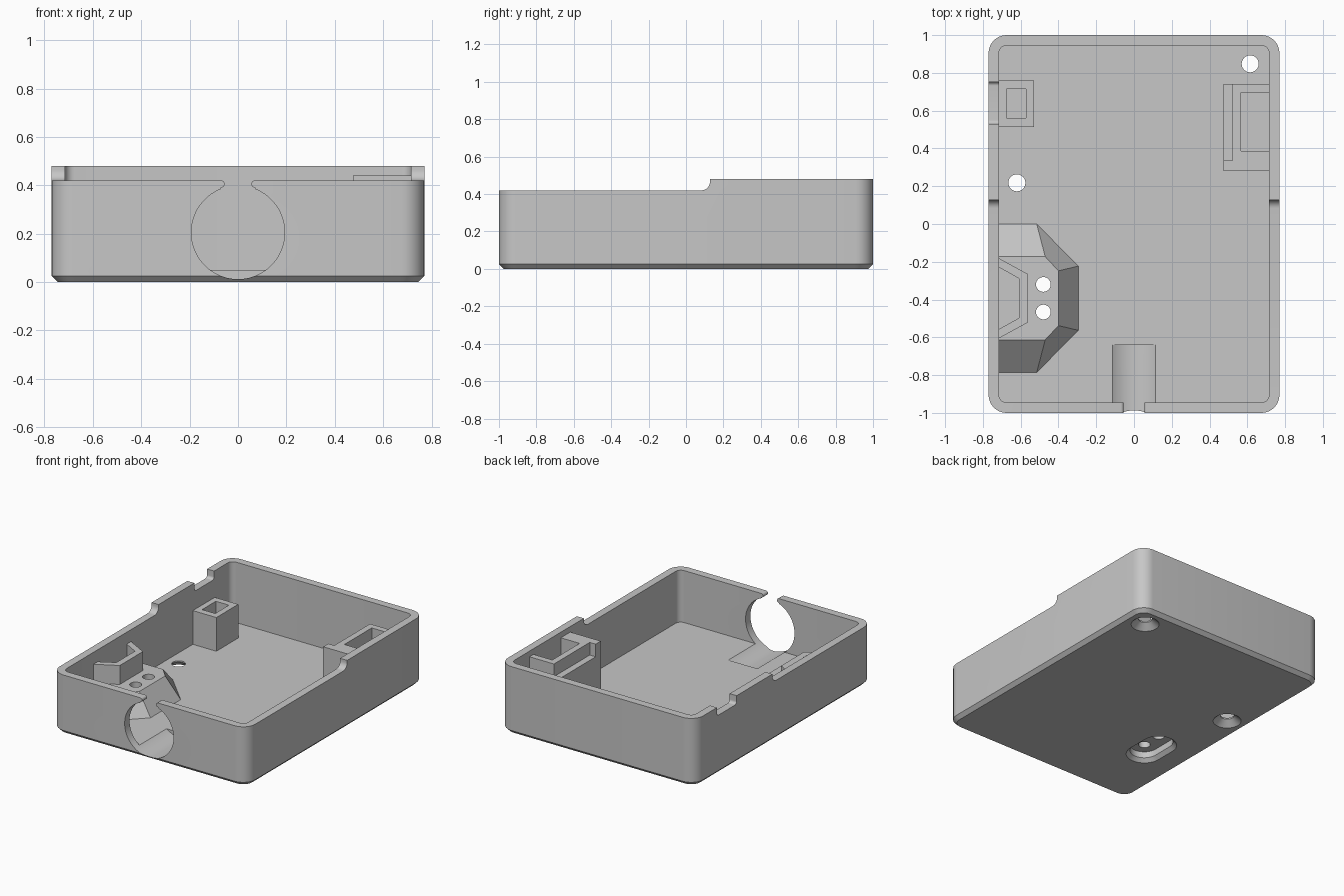
import bpy
import bmesh
from math import sin, cos, pi, radians

old = bpy.data.objects.get("Cube")
if old:
    bpy.data.objects.remove(old, do_unlink=True)

grey = bpy.data.materials.new("light_grey_plastic")
grey.use_nodes = True
colour = (0.57, 0.57, 0.57, 1)
grey.diffuse_color = colour
grey.node_tree.nodes["Principled BSDF"].inputs["Base Color"].default_value = colour

WALL_X, WALL_Y = 0.715, 0.945   # inner wall faces
FLOOR, LOW, HIGH = 0.05, 0.42, 0.48


def loft(name, layers):
    """Closed solid through matching loops of points."""
    bm = bmesh.new()
    loops = [[bm.verts.new(p) for p in layer] for layer in layers]
    n = len(loops[0])
    for a, b in zip(loops, loops[1:]):
        for i in range(n):
            j = (i + 1) % n
            bm.faces.new((a[i], a[j], b[j], b[i]))
    bm.faces.new(loops[0][::-1])
    bm.faces.new(loops[-1])
    bmesh.ops.remove_doubles(bm, verts=bm.verts, dist=1e-5)
    bmesh.ops.recalc_face_normals(bm, faces=bm.faces)
    mesh = bpy.data.meshes.new(name)
    bm.to_mesh(mesh)
    bm.free()
    mesh.materials.append(grey)
    obj = bpy.data.objects.new(name, mesh)
    bpy.context.scene.collection.objects.link(obj)
    return obj


def arc(cx, cy, r, start, end, n=8):
    return [(cx + r * cos(radians(start + (end - start) * i / n)),
             cy + r * sin(radians(start + (end - start) * i / n)))
            for i in range(n + 1)]


def rounded(cx, cy, hx, hy, r, z):
    """Rounded rectangle; a circle or a slot when r fills it."""
    pts = []
    for k, (sx, sy) in enumerate([(1, 1), (-1, 1), (-1, -1), (1, -1)]):
        pts += arc(cx + sx * (hx - r), cy + sy * (hy - r), r, k * 90, k * 90 + 90)
    return [(x, y, z) for x, y in pts]


def slab(name, pts, z0, z1):
    return loft(name, [[(x, y, z) for x, y in pts] for z in (z0, z1)])


def box(name, x0, x1, y0, y1, z0, z1):
    return slab(name, [(x0, y0), (x1, y0), (x1, y1), (x0, y1)], z0, z1)


def cut(targets, cutter):
    for obj in targets:
        mod = obj.modifiers.new("cut", "BOOLEAN")
        mod.operation = "DIFFERENCE"
        mod.solver = "EXACT"
        mod.object = cutter
        bpy.context.view_layer.objects.active = obj
        bpy.ops.object.modifier_apply(modifier=mod.name)
    bpy.data.objects.remove(cutter, do_unlink=True)


def rim_trough(x0, x1, y0, y1, r):
    """Lowered stretch of rim with filleted ends."""
    prof = arc(y0 + r, LOW + r, r, 180, 270) + arc(y1 - r, LOW + r, r, 270, 360)
    prof += [(y1, 0.6), (y0, 0.6)]
    return loft("trough_cutter", [[(x, y, z) for y, z in prof] for x in (x0, x1)])


# Case shell: chamfered rounded tray
shell = loft("case_shell", [rounded(0, 0, 0.745, 0.975, 0.07, 0),
                            rounded(0, 0, 0.77, 1, 0.095, 0.025),
                            rounded(0, 0, 0.77, 1, 0.095, HIGH)])
cut([shell], loft("cavity", [rounded(0, 0, WALL_X, WALL_Y, 0.04, z) for z in (FLOOR, 0.6)]))
cut([shell], rim_trough(-1, 1, -1.3, 0.128, 0.045))
cut([shell], rim_trough(-0.9, -0.7, 0.53, 0.752, 0.02))

# Round front opening with a rounded-lip slot above, scooped into the floor
half = arc(0, 0.205, 0.193, -90, 68, 24) + arc(0.07, 0.405, 0.015, 270, 90)
half += [(0.07, 0.6)]
outline = half + [(-x, z) for x, z in half[:0:-1]]
cut([shell], loft("opening", [[(x, y, z) for x, z in outline] for y in (-1.1, -0.64)]))

# Sloped clamp boss on the floor
MID = -0.393
def boss_loop(x_mid, x_end, y_mid, y_end, z):
    right = [(-0.73, y_end), (x_mid, y_end), (x_end, y_mid)]
    pts = [(x, MID - y) for x, y in right] + [(x, MID + y) for x, y in right[::-1]]
    return [(x, y, z) for x, y in pts]


boss = loft("clamp_boss", [boss_loop(-0.515, -0.295, 0.17, 0.393, 0.04),
                           boss_loop(-0.515, -0.295, 0.17, 0.393, FLOOR),
                           boss_loop(-0.47, -0.40, 0.145, 0.22, 0.2)])

# Angled fence on the boss, against the wall
side_out = [(-0.73, 0.22), (-0.565, 0.13)]
side_in = [(-0.61, 0.105), (-0.73, 0.172)]
fence = slab("clamp_fence",
             [(x, MID - y) for x, y in side_out] + [(x, MID + y) for x, y in side_out[::-1]]
             + [(x, MID + y) for x, y in side_in[::-1]] + [(x, MID - y) for x, y in side_in],
             0.19, 0.335)

# Screw slot and holes through the boss
cut([shell, boss], loft("slot", [rounded(-0.48, MID, r, r + 0.073, r, z)
                                 for r, z in ((0.13, -0.01), (0.095, 0.025), (0.095, 0.07))]))
for y in (MID - 0.073, MID + 0.073):
    cut([shell, boss], loft("hole", [rounded(-0.48, y, 0.039, 0.039, 0.039, z) for z in (-0.1, 0.3)]))

# Countersunk mounting holes in the floor
for x, y in ((0.615, 0.848), (-0.62, 0.218)):
    cut([shell], loft("countersink", [rounded(x, y, r, r, r, z) for r, z in
                                      ((0.105, -0.01), (0.045, 0.04), (0.045, 0.1))]))

# Hollow square post on the right wall
post = box("socket_post", -0.73, -0.53, 0.513, 0.76, 0.04, 0.29)
cut([post], box("post_pocket", -0.675, -0.572, 0.56, 0.715, FLOOR, 0.4))

# Bracket with pocket and lower ledge on the left wall
bracket = box("connector_bracket", 0.475, 0.73, 0.28, 0.74, 0.04, 0.44)
cut([bracket], box("ledge", 0.4, 0.522, 0.337, 0.8, 0.35, 0.6))
cut([bracket], box("bracket_pocket", 0.567, 0.8, 0.387, 0.695, FLOOR, 0.6))

# Smooth the curves and keep the edges crisp
bpy.ops.object.select_all(action="DESELECT")
for obj in (shell, boss, fence, post, bracket):
    obj.select_set(True)
    bpy.context.view_layer.objects.active = obj
bpy.ops.object.shade_smooth_by_angle(angle=radians(25))
